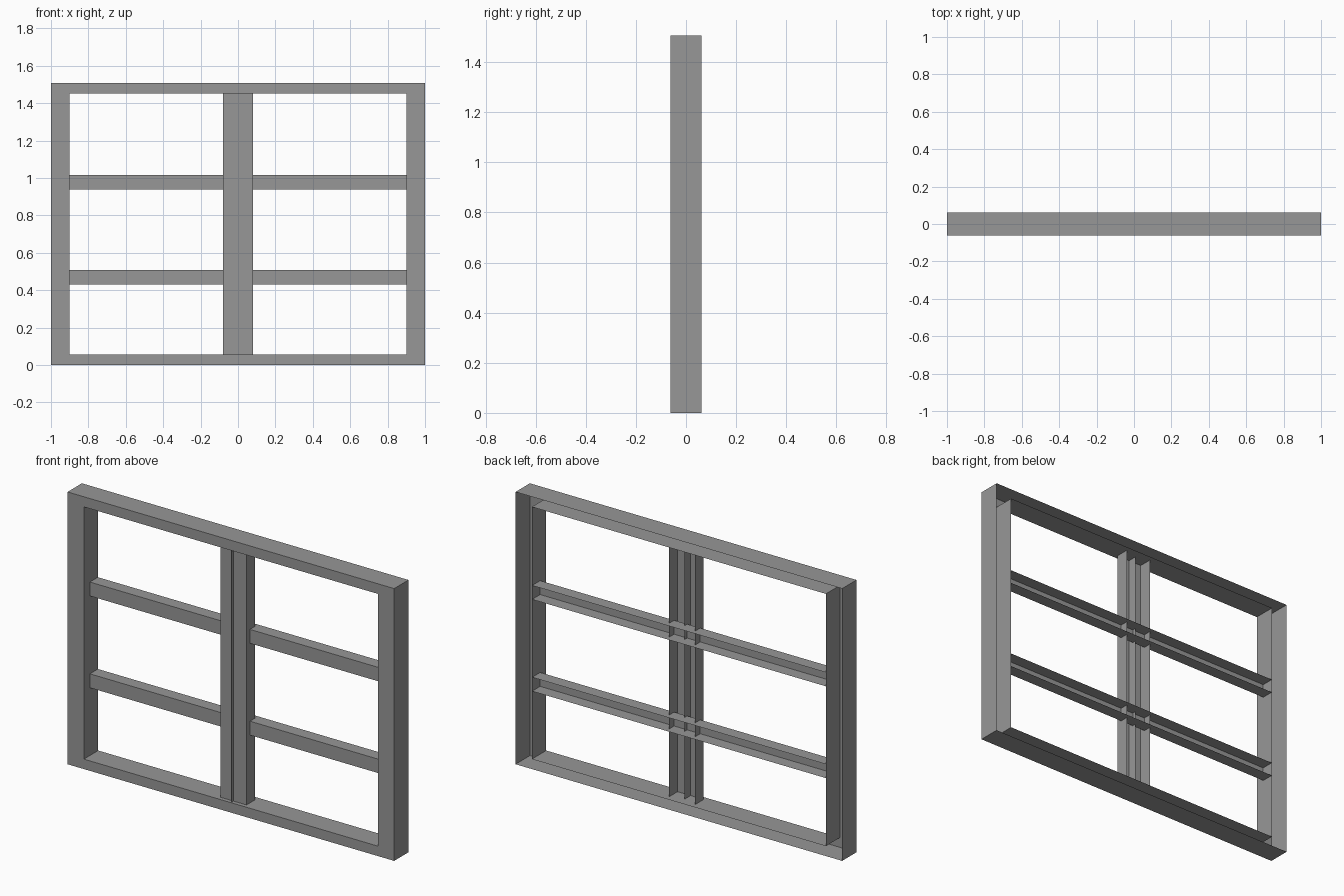
import bpy

if "Cube" in bpy.data.objects:
    bpy.data.objects.remove(bpy.data.objects["Cube"])

H = 1.507         # overall height
Z0, Z1 = 0.055, 1.451   # opening bottom and top

grey = bpy.data.materials.new("dark_grey")
grey.diffuse_color = (0.31, 0.31, 0.31, 1)
grey.use_nodes = True
grey.node_tree.nodes["Principled BSDF"].inputs["Base Color"].default_value = grey.diffuse_color


def mesh(name, verts, faces):
    me = bpy.data.meshes.new(name)
    me.from_pydata(verts, [], faces)
    me.materials.append(grey)
    ob = bpy.data.objects.new(name, me)
    bpy.context.collection.objects.link(ob)
    return ob


def rect(x0, x1, z0, z1, y):
    return [(x0, y, z0), (x1, y, z0), (x1, y, z1), (x0, y, z1)]


# Outer frame: sheet channel ring, open at the back
y0, y1 = -0.0625, 0.0625
verts = []
for y in (y0, y1):
    verts += rect(-1, 1, 0, H, y) + rect(-0.9, 0.9, Z0, Z1, y)
faces = []
for i in range(4):
    j = (i + 1) % 4
    faces += [(i, j, j + 4, i + 4),             # front
              (i, i + 8, j + 8, j),             # outer wall
              (i + 4, j + 4, j + 12, i + 12)]   # inner wall
mesh("outer_frame", verts, faces)

# Central mullion: channel with a middle fin, open at the back
yf, yb = -0.04, 0.036
mesh("mullion", rect(-0.08, 0.08, Z0, Z1, yf) + rect(-0.08, 0.08, Z0, Z1, yb),
     [(0, 1, 2, 3), (0, 3, 7, 4), (1, 5, 6, 2)])
mesh("mullion_fin", [(0, -0.058, Z0), (0, 0.014, Z0), (0, 0.014, Z1), (0, -0.058, Z1)],
     [(0, 1, 2, 3)])

# Glazing bars: channels running behind the mullion, open at the back
for name, z in (("lower_bar", 0.43), ("upper_bar", 0.938)):
    mesh(name, rect(-0.9, 0.9, z, z + 0.077, -0.01) + rect(-0.9, 0.9, z, z + 0.077, 0.06),
         [(0, 1, 2, 3), (0, 4, 5, 1), (3, 2, 6, 7)])
